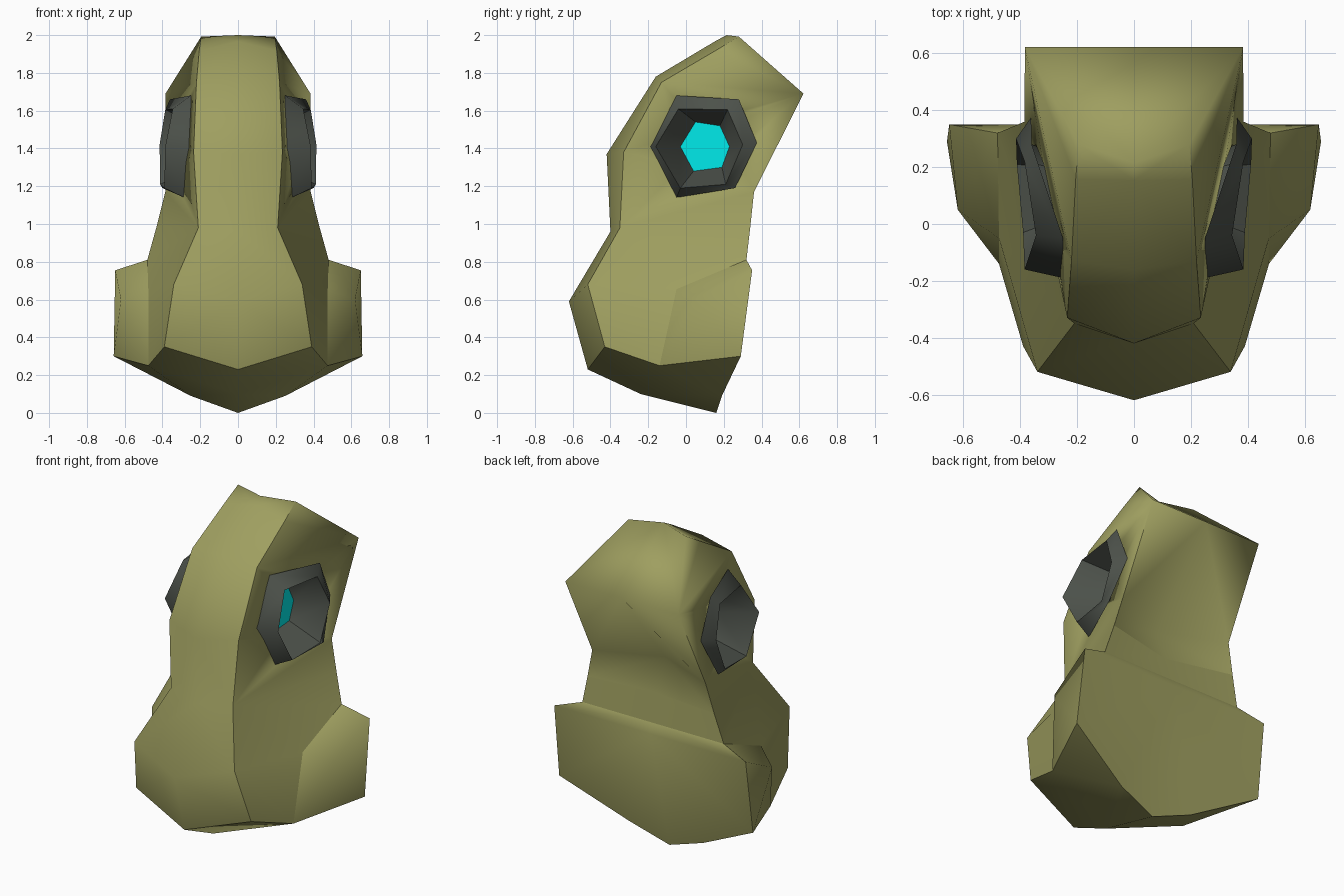
import bpy, bmesh, math
from mathutils import Vector

if "Cube" in bpy.data.objects:
    bpy.data.objects.remove(bpy.data.objects["Cube"])


def material(name, rgb):
    m = bpy.data.materials.new(name)
    m.diffuse_color = (*rgb, 1)
    m.use_nodes = True
    m.node_tree.nodes["Principled BSDF"].inputs["Base Color"].default_value = m.diffuse_color
    return m


OLIVE = material("olive", (0.345, 0.345, 0.117))
GREY = material("dark grey", (0.075, 0.085, 0.071))
CYAN = material("cyan", (0.0, 0.92, 0.92))


def half_mesh(name, verts, faces, mat):
    """Build the right half, then mirror it to the left."""
    mesh = bpy.data.meshes.new(name)
    mesh.from_pydata(verts, [], faces)
    bm = bmesh.new()
    bm.from_mesh(mesh)
    bmesh.ops.recalc_face_normals(bm, faces=bm.faces)
    bm.to_mesh(mesh)
    bm.free()
    mesh.materials.append(mat)
    ob = bpy.data.objects.new(name, mesh)
    bpy.context.collection.objects.link(ob)
    mod = ob.modifiers.new("mirror", 'MIRROR')
    mod.use_clip = True
    return ob


def apply_all(ob):
    bpy.ops.object.select_all(action='DESELECT')
    ob.select_set(True)
    bpy.context.view_layer.objects.active = ob
    for m in list(ob.modifiers):
        bpy.ops.object.modifier_apply(modifier=m.name)


# Head: named corner points of the right half
P = {
    # centre line of the front strip
    'C0': (0, .155, 1.968), 'C1': (0, -.16, 1.78), 'C2': (0, -.42, 1.37),
    'C3': (0, -.40, .96), 'C4': (0, -.62, .59), 'C5': (0, -.52, .23),
    # outer edge of the front strip
    'S0': (.205, .16, 1.92), 'S1': (.22, -.13, 1.75), 'S2': (.235, -.33, 1.38),
    'S3': (.21, -.35, .98), 'S4': (.34, -.52, .68), 'S5': (.39, -.43, .35),
    # crown, grooved nape and the ledge below it
    'T': (0, .215, 2.0), 'R': (.195, .28, 1.992),
    'H0': (0, .622, 1.69), 'H1': (0, .20, 1.17), 'H2': (0, .265, .97), 'H3': (0, .32, .81),
    'B0': (.384, .622, 1.69), 'B1': (.385, .36, 1.17), 'M': (.43, .341, .99),
    'B2': (.48, .32, .81), 'B3': (.475, -.05, .655), 'B4': (.475, -.14, .25),
    # cheek and back panel
    'K0': (.65, .35, .755), 'K1': (.62, .05, .60), 'K2': (.658, .29, .30),
    'K3': (0, .35, .755),
    # underside
    'D': (0, -.24, .10), 'E': (0, .16, 0), 'P': (.25, .19, .09),
}
F = [f"C{i} C{i+1} S{i+1} S{i}" for i in range(5)]            # front strip
F += ["C0 S0 R T", "T R B0 H0", "H0 B0 B1 H1", "H1 B1 M H2",  # crown, nape
      "H2 M B2 H3", "H3 B2 K0 K3", "K3 K0 K2 P E",            # ledge, back panel
      "E P D", "P K2 B4", "D P B4", "C5 D B4 S5",             # underside
      "B2 B3 K1 K0", "B3 B4 K1", "B4 K2 K1", "K0 K1 K2",      # cheek
      "S0 S1 B0", "S0 B0 R", "S1 S2 B0", "S2 B1 B0",          # sides
      "S2 S3 B1", "S3 M B1", "S3 B2 M", "S3 S4 B3", "S3 B3 B2", "S4 S5 B4 B3"]
keys = list(P)
head = half_mesh("head", list(P.values()),
                 [[keys.index(k) for k in f.split()] for f in F], OLIVE)
apply_all(head)

# Eye socket: hexagonal rings from the head surface out to the rim, then in
BASE = [(.25, -.05, 1.68), (.36, .28, 1.66), (.362, .375, 1.43),
        (.40, .26, 1.19), (.285, -.05, 1.14), (.25, -.19, 1.41)]
RIM = [(.345, -.04, 1.61), (.385, .22, 1.605), (.415, .30, 1.42),
       (.412, .21, 1.21), (.39, -.03, 1.19), (.385, -.16, 1.41)]
LENS = [(.20, .05, 1.54), (.21, .18, 1.52), (.217, .23, 1.41),
        (.215, .19, 1.30), (.205, .04, 1.28), (.20, -.03, 1.41)]


def bridge(a, b):
    return [[a + i, a + (i + 1) % 6, b + (i + 1) % 6, b + i] for i in range(6)]


def grow(ring, k, dx):
    cy = sum(p[1] for p in ring) / 6
    cz = sum(p[2] for p in ring) / 6
    return [(x + dx, cy + (y - cy) * k, cz + (z - cz) * k) for x, y, z in ring]


# Open the head behind each socket
cutter = half_mesh("socket_cutter", grow(RIM, 1.06, .04) + grow(LENS, 1.1, -.012),
                   bridge(0, 6) + [list(range(6)), list(range(6, 12))], OLIVE)
cutter.hide_render = True
apply_all(cutter)
cut = head.modifiers.new("sockets", 'BOOLEAN')
cut.operation = 'DIFFERENCE'
cut.solver = 'EXACT'
cut.object = cutter
apply_all(head)
bpy.data.objects.remove(cutter)

# Smooth the head, keeping the named creases sharp
CREASES = ["C0 S0 S1 S2 S3 S4 S5 B4 K2 P E", "S0 R", "B1 M B2 B3 B4",
           "C5 S5", "M H2", "H3 B2 K0 K2"]
sharp = [(Vector(P[a]), Vector(P[b])) for c in CREASES
         for a, b in zip(c.split(), c.split()[1:])]


def on_segment(p, a, b):
    return abs((p - a).length + (p - b).length - (a - b).length) < 1e-4


bm = bmesh.new()
bm.from_mesh(head.data)
for f in bm.faces:
    f.smooth = True
for e in bm.edges:
    u, v = [Vector((abs(w.co.x), w.co.y, w.co.z)) for w in e.verts]
    crease = any(on_segment(u, a, b) and on_segment(v, a, b) for a, b in sharp)
    e.smooth = not (crease or e.calc_face_angle(0) > math.radians(88))
bm.to_mesh(head.data)
bm.free()

# Socket ring and funnel, with normals facing out of the head
socket = half_mesh("eye_sockets", BASE + RIM + LENS, bridge(0, 6) + bridge(6, 12), GREY)
lens = half_mesh("eye_lenses", LENS, [list(range(6))], CYAN)
for ob in (socket, lens):
    n = ob.data.polygons[0].normal
    # top wall of the ring faces up; the lens faces sideways
    if (n.z if ob is socket else n.x) < 0:
        ob.data.flip_normals()
    apply_all(ob)
    if ob is socket:
        bpy.ops.object.shade_smooth_by_angle(angle=math.radians(56))
